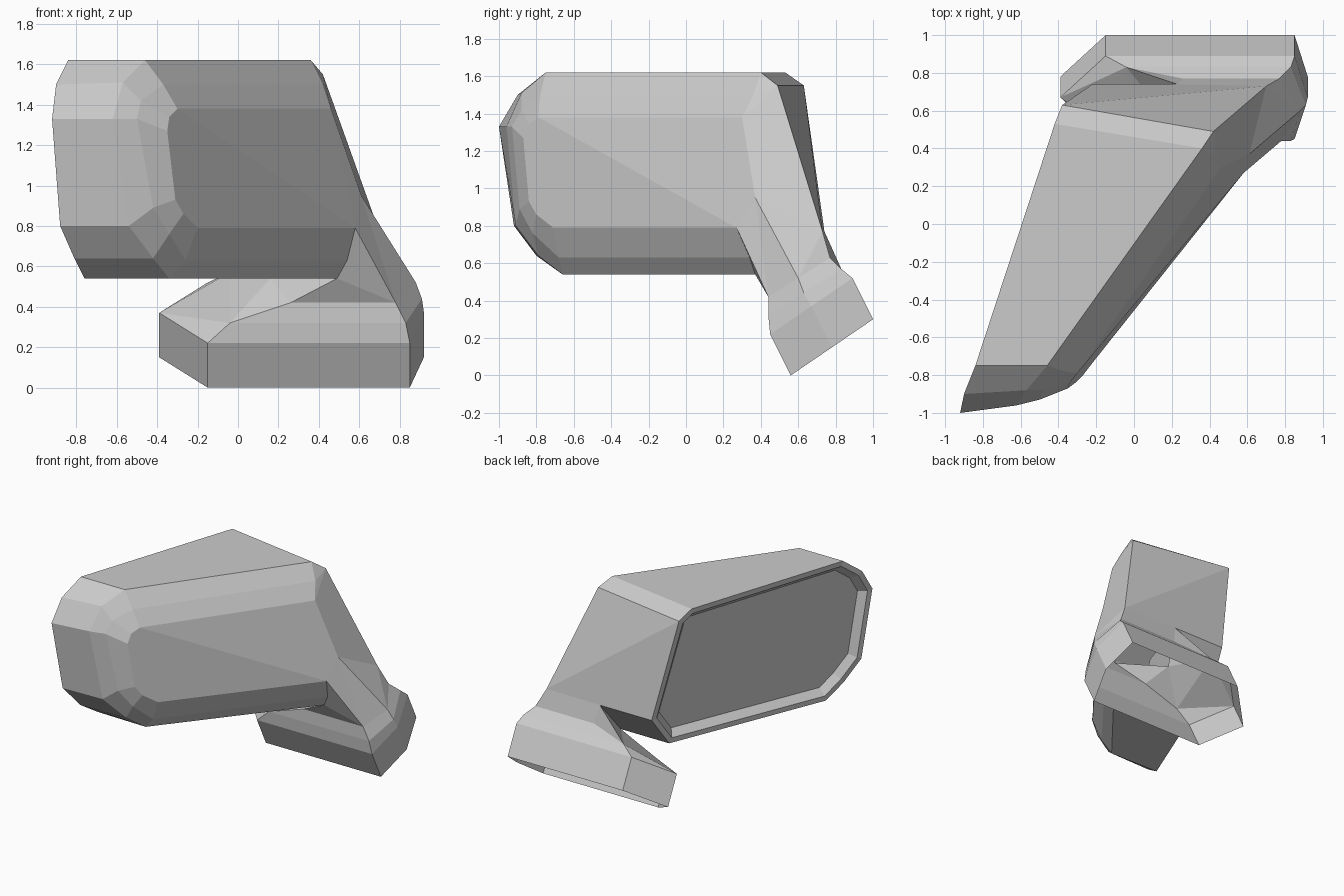
import bpy
import bmesh
from mathutils import Vector

start_cube = bpy.data.objects.get("Cube")
if start_cube:
    bpy.data.objects.remove(start_cube, do_unlink=True)


def make_material(name, colour):
    material = bpy.data.materials.new(name)
    material.use_nodes = True
    material.diffuse_color = colour
    material.node_tree.nodes["Principled BSDF"].inputs["Base Color"].default_value = colour
    return material


grey = make_material("plain grey", (0.6, 0.6, 0.6, 1))


def build_mesh(polygons, inside):
    """Join polygons given by corner points, facing away from an inside point."""
    mesh = bmesh.new()
    for polygon in polygons:
        mesh.faces.new([mesh.verts.new(point) for point in polygon])
    bmesh.ops.remove_doubles(mesh, verts=mesh.verts, dist=0.0005)
    mesh.normal_update()
    for face in mesh.faces:
        if face.normal.dot(face.calc_center_median() - Vector(inside)) < 0:
            face.normal_flip()
    mesh.normal_update()
    return mesh


def finish_object(mesh, name):
    data = bpy.data.meshes.new(name)
    mesh.to_mesh(data)
    mesh.free()
    data.materials.append(grey)
    item = bpy.data.objects.new(name, data)
    bpy.context.collection.objects.link(item)
    return item


def strip(first, second):
    """Quads between two open profiles of equal length."""
    return [(first[i], first[i + 1], second[i + 1], second[i])
            for i in range(len(first) - 1)]


# Housing profiles, from the rim to the outer face, top inner end to bottom inner end
rim = [(-.42, .53, 1.62), (-.84, -.75, 1.62), (-.9, -.9, 1.5), (-.92, -1, 1.33),
       (-.88, -.92, .8), (-.81, -.8, .64), (-.76, -.65, .54), (-.26, .58, .54)]
edge = [(.36, .4, 1.62), (-.46, -.75, 1.62), (-.57, -.88, 1.51), (-.62, -.96, 1.33),
        (-.54, -.91, .8), (-.42, -.79, .64), (-.34, -.66, .54), (.49, .37, .54)]
bevel = [(.42, .36, 1.5), (-.37, -.78, 1.5), (-.48, -.88, 1.42), (-.5, -.93, 1.33),
         (-.42, -.89, .89), (-.34, -.82, .76), (-.26, -.68, .63), (.54, .34, .63)]
outer = [(.46, .3, 1.38), (-.3, -.79, 1.38), (-.34, -.84, 1.34), (-.35, -.87, 1.27),
         (-.31, -.84, .93), (-.27, -.8, .86), (-.2, -.71, .79), (.58, .27, .79)]

# Corners where the housing runs into the arm
back_top = (.42, .49, 1.55)
back_rim_top = (-.38, .63, 1.55)
back_rim_low = (-.22, .74, .77)
back_low = (.7, .73, .77)
side_low = (.61, .37, .95)
arm_front = (.16, .58, .54)
arm_back = (.23, .74, .77)

opening = rim + [back_rim_low, back_rim_top]
polygons = strip(rim, edge) + strip(edge, bevel) + strip(bevel, outer)
polygons += [
    outer[1:],
    (outer[0], outer[1], outer[-1]),
    opening,
    (rim[0], edge[0], back_top, back_rim_top),
    (back_top, back_rim_top, back_low),
    (back_rim_top, back_rim_low, arm_back, back_low),
    (back_rim_low, rim[-1], arm_front, arm_back),
    (rim[-1], arm_front, edge[-1]),
    (back_top, edge[0], bevel[0]),
    (back_top, bevel[0], outer[0]),
    (back_top, outer[0], side_low),
    (outer[0], outer[-1], side_low),
    (back_top, side_low, back_low),
]
housing = build_mesh(polygons, (-.1, 0, 1.1))

# Recess the opening behind a narrow rim, then take its floor off as the glass
floor = max(housing.faces, key=lambda face: len(face.verts))
for thickness, depth in ((.04, 0), (.05, -.05)):
    bmesh.ops.inset_individual(housing, faces=[floor], thickness=thickness,
                               depth=depth, use_even_offset=True)
glass_points = [vert.co.copy() for vert in floor.verts]
glass_normal = floor.normal.copy()
bmesh.ops.delete(housing, geom=[floor], context="FACES_ONLY")
finish_object(housing, "mirror_housing")

glass_centre = sum(glass_points, Vector()) / len(glass_points)
finish_object(build_mesh([glass_points], glass_centre - glass_normal), "mirror_glass")

# Mounting foot: a slanted hexagonal skirt, open underneath
foot_low, foot_top = [], []
for x, along in ((-.15, 0), (.85, 0), (.92, .5), (.85, 1), (-.15, 1), (-.39, .5)):
    low = Vector((x, .56 + .44 * along, .3 * along))
    foot_low.append(low)
    foot_top.append(low + Vector((0, -.11, .22)))
left_tip = foot_top[-1]

# Shoulder of the foot, stepping in twice towards the arm
step = [(-.04, .44, .32), (.83, .44, .32), (.91, .63, .44), (.83, .83, .57), (-.04, .83, .57)]
inner = [(.26, .44, .42), (.78, .44, .42), (.88, .6, .52), (.77, .77, .63), (.26, .77, .63)]

foot = strip(foot_low + foot_low[:1], foot_top + foot_top[:1])
foot += strip(foot_top[:-1], step) + strip(step, inner)
foot += [
    (left_tip, foot_top[0], step[0]),
    (left_tip, step[0], step[-1]),
    (left_tip, step[-1], foot_top[-2]),
]
finish_object(build_mesh(foot, (.3, .68, .25)), "mounting_foot")

# Arm between the foot and the housing, with a slope down to the foot's left end
front_inner, front_outer, side_outer, back_outer, back_inner = inner
arm = [
    (step[0], front_inner, arm_front),
    (step[0], arm_front, step[-1]),
    (step[-1], arm_front, arm_back),
    (step[-1], arm_back, back_inner),
    (front_inner, edge[-1], arm_front),
    (front_inner, front_outer, edge[-1]),
    (front_outer, outer[-1], bevel[-1], edge[-1]),
    (back_inner, back_outer, back_low, arm_back),
    (outer[-1], front_outer, side_low),
    (front_outer, side_outer, side_low),
    (side_outer, back_low, side_low),
    (side_outer, back_outer, back_low),
]
finish_object(build_mesh(arm, (.52, .62, .5)), "support_arm")
